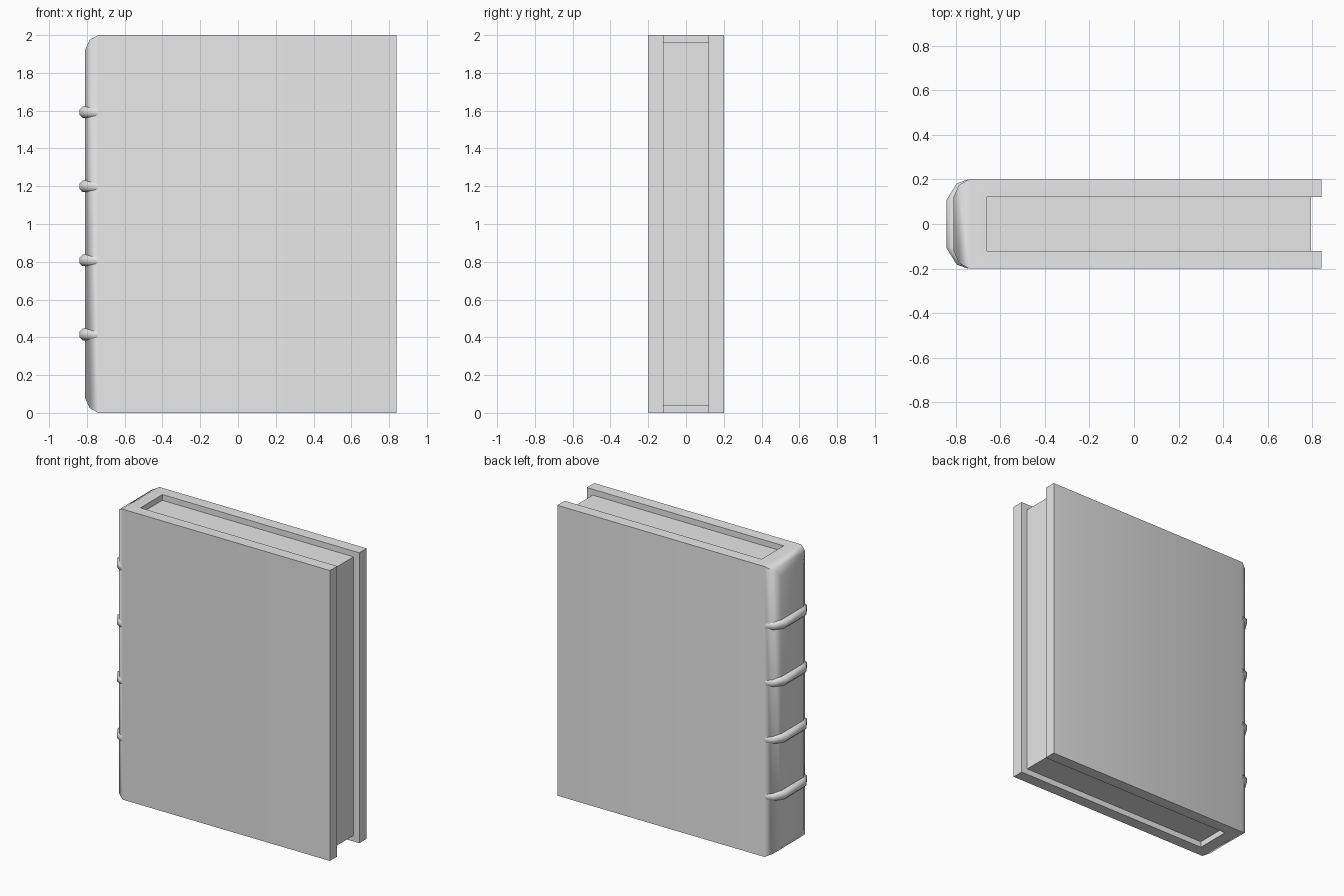
import bpy
import bmesh
from math import cos, sin, pi, radians
from mathutils import Vector

cube = bpy.data.objects.get("Cube")
if cube:
    bpy.data.objects.remove(cube, do_unlink=True)

grey = bpy.data.materials.new("plain grey")
grey.use_nodes = True
grey.diffuse_color = (0.8, 0.8, 0.8, 1)
grey.node_tree.nodes["Principled BSDF"].inputs["Base Color"].default_value = grey.diffuse_color


def loft(name, rings):
    """Skin a row of closed rings and cap both ends."""
    bm = bmesh.new()
    rows = [[bm.verts.new(p) for p in ring] for ring in rings]
    n = len(rows[0])
    for a, b in zip(rows, rows[1:]):
        for i in range(n):
            j = (i + 1) % n
            bm.faces.new((a[i], a[j], b[j], b[i]))
    bm.faces.new(rows[0])
    bm.faces.new(rows[-1])
    bmesh.ops.recalc_face_normals(bm, faces=bm.faces)
    mesh = bpy.data.meshes.new(name)
    bm.to_mesh(mesh)
    bm.free()
    mesh.materials.append(grey)
    obj = bpy.data.objects.new(name, mesh)
    bpy.context.collection.objects.link(obj)
    return obj


def section(x, half_depth, low):
    """Upright rectangle across the book at x, inset by low at top and bottom."""
    high = HEIGHT - low
    return [(x, -half_depth, low), (x, half_depth, low),
            (x, half_depth, high), (x, -half_depth, high)]


def activate(obj):
    bpy.ops.object.select_all(action='DESELECT')
    obj.select_set(True)
    bpy.context.view_layer.objects.active = obj


def smooth(obj):
    activate(obj)
    bpy.ops.object.shade_smooth_by_angle(angle=radians(50))


HEIGHT = 2.0
INNER = 0.12      # half thickness of the page block
SPINE_IN = -0.66  # inside face of the spine

# Cover: rounded spine and two boards, hollowed through the middle
cover = loft("cover", [section(-0.81, 0.12, 0.08), section(-0.785, 0.175, 0.025),
                       section(-0.74, 0.2, 0), section(0.84, 0.2, 0)])
cutter = loft("cover_cutter", [section(SPINE_IN, INNER, -0.1), section(1, INNER, -0.1)])
cutter.hide_render = True
cut = cover.modifiers.new("hollow", 'BOOLEAN')
cut.operation = 'DIFFERENCE'
cut.solver = 'EXACT'
cut.object = cutter
activate(cover)
bpy.ops.object.modifier_apply(modifier=cut.name)
bpy.data.objects.remove(cutter, do_unlink=True)
smooth(cover)

# Page block, set back from the cover edges
loft("pages", [section(SPINE_IN, INNER, 0.04), section(0.795, INNER, 0.04)])

# Raised bands: tubes bent around the spine, as (centre, outermost point) pairs
half = [((-0.74, 0.172), (-0.745, 0.2)), ((-0.77, 0.164), (-0.795, 0.182)),
        ((-0.81, 0.10), (-0.84, 0.11))]
path = half + [((c[0], -c[1]), (o[0], -o[1])) for c, o in reversed(half)]
SIDES = 8
RADIUS = 0.033
for k in range(4):
    z = 0.415 + 0.392 * k
    rings = []
    for centre, outer in path:
        c = Vector((*centre, z))
        out = (Vector((*outer, z)) - c) / cos(pi / SIDES)
        angles = [(i + 0.5) * 2 * pi / SIDES for i in range(SIDES)]
        rings.append([c + out * cos(a) + Vector((0, 0, RADIUS * sin(a))) for a in angles])
    smooth(loft(f"spine_band_{k + 1}", rings))
